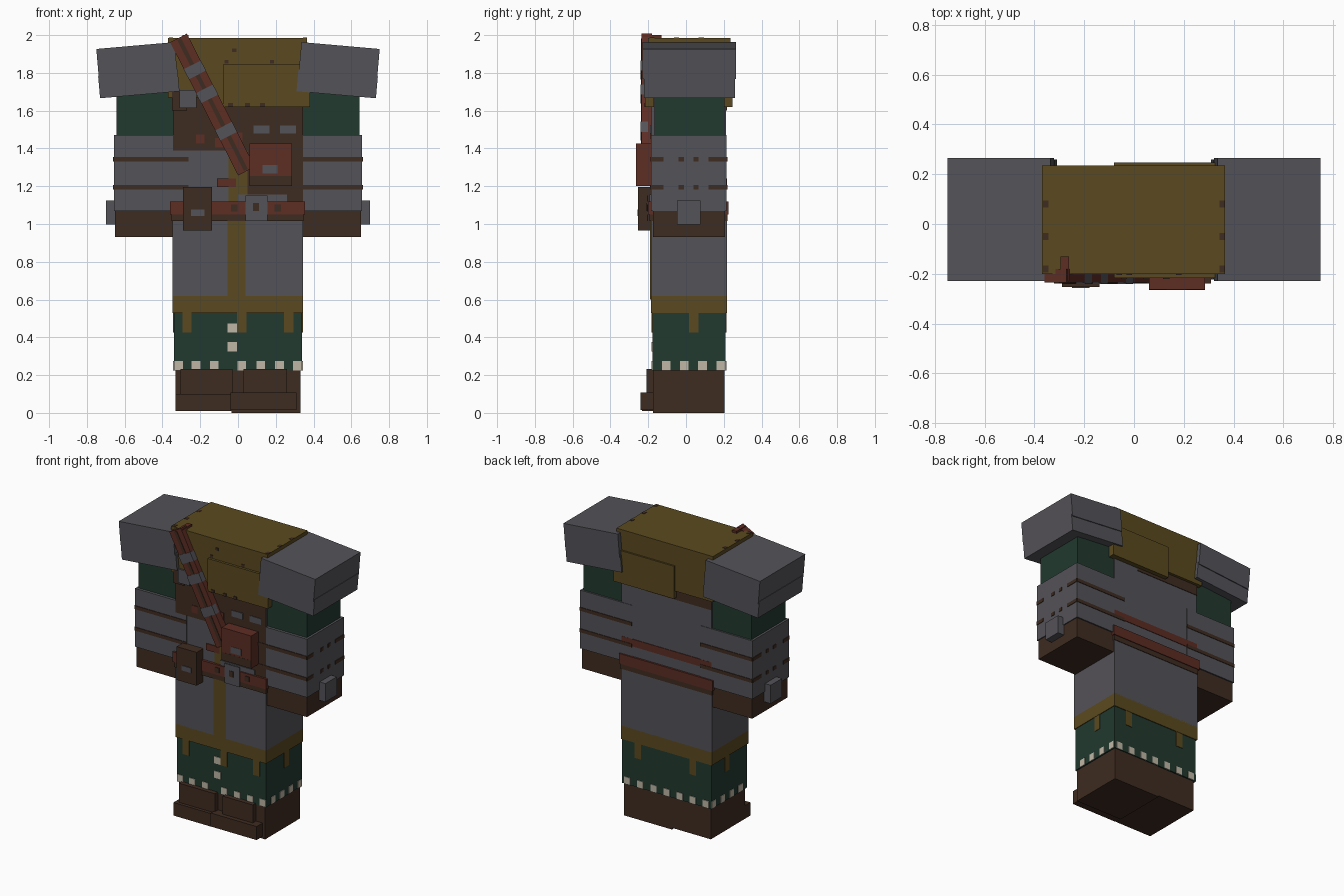
import bpy, bmesh, math
from mathutils import Matrix, Vector

if "Cube" in bpy.data.objects:
    bpy.data.objects.remove(bpy.data.objects["Cube"], do_unlink=True)


def material(name, rgb):
    m = bpy.data.materials.new(name)
    m.use_nodes = True
    col = (*rgb, 1.0)
    m.diffuse_color = col
    bsdf = m.node_tree.nodes["Principled BSDF"]
    bsdf.inputs["Base Color"].default_value = col
    bsdf.inputs["Roughness"].default_value = 0.9
    return m


GREY = material("steel grey", (0.088, 0.085, 0.097))
GOLD = material("dull gold", (0.105, 0.068, 0.014))
GREEN = material("dark green cloth", (0.016, 0.041, 0.029))
BROWN = material("dark leather", (0.049, 0.025, 0.015))
RED = material("red leather", (0.110, 0.026, 0.017))
CREAM = material("cream trim", (0.52, 0.47, 0.38))


def box(name, mat, x, y, z, tilt=0.0):
    """Box from (min, max) ranges, optionally tilted about its own y axis."""
    mesh = bpy.data.meshes.new(name)
    bm = bmesh.new()
    bmesh.ops.create_cube(bm, size=1.0)
    bm.transform(Matrix.Diagonal((x[1] - x[0], y[1] - y[0], z[1] - z[0], 1)))
    bm.to_mesh(mesh)
    bm.free()
    ob = bpy.data.objects.new(name, mesh)
    ob.location = (sum(x) / 2, sum(y) / 2, sum(z) / 2)
    ob.rotation_euler = (0, tilt, 0)
    mesh.materials.append(mat)
    bpy.context.collection.objects.link(ob)
    return ob


T = 0.004  # plate thickness


def front(name, mat, x, z, y):
    return box(name, mat, x, (y - T, y + T / 2), z)


def back(name, mat, x, z, y):
    return box(name, mat, x, (y - T / 2, y + T), z)


def side(name, mat, y, z, x):
    s = math.copysign(T, x)
    return box(name, mat, sorted((x - s / 2, x + s)), y, z)


def mid(c, w):
    return (c - w / 2, c + w / 2)


# Boots
box("right_boot", BROWN, (-0.33, -0.03), (-0.17, 0.2), (0.01, 0.232))
box("left_boot", BROWN, (-0.035, 0.33), (-0.175, 0.203), (0, 0.232))
box("right_boot_cuff", BROWN, (-0.305, -0.03), (-0.21, -0.16), (0.1, 0.232))
box("left_boot_cuff", BROWN, (0.03, 0.26), (-0.21, -0.16), (0.1, 0.232))
box("right_toe", BROWN, (-0.33, -0.04), (-0.232, -0.16), (0.01, 0.1))
box("left_toe", BROWN, (-0.04, 0.31), (-0.24, -0.16), (0.015, 0.108))

# Green trousers with cream hem dots
box("trousers", GREEN, (-0.34, 0.34), (-0.178, 0.21), (0.225, 0.535))
DOT = (0.225, 0.275)
for x in (-0.315, -0.222, -0.125, 0.02, 0.12, 0.22, 0.315):
    front("hem_dot_front", CREAM, mid(x, 0.046), DOT, -0.178)
for x in (-0.3, -0.2, -0.1, 0, 0.1, 0.2, 0.3):
    back("hem_dot_back", CREAM, mid(x, 0.046), DOT, 0.21)
for z in (0.45, 0.35):
    front("trouser_button", CREAM, mid(-0.03, 0.05), mid(z, 0.048), -0.178)
for s in (-1, 1):
    for y in (-0.105, -0.01, 0.087, 0.185):
        side("hem_dot_side", CREAM, mid(y, 0.046), DOT, s * 0.34)

# Skirt with gold border, centre stripe and tassels
box("skirt", GREY, (-0.348, 0.345), (-0.186, 0.216), (0.62, 1.03))
box("skirt_border", GOLD, (-0.348, 0.345), (-0.186, 0.216), (0.53, 0.628))
front("skirt_stripe", GOLD, (-0.055, 0.04), (0.6, 1.03), -0.186)
for x in (-0.27, 0.02, 0.268):
    front("tassel_front", GOLD, mid(x, 0.05), (0.425, 0.535), -0.178)
for x in (-0.2, 0.22):
    back("tassel_back", GOLD, mid(x, 0.05), (0.425, 0.535), 0.21)
for s in (-1, 1):
    side("tassel_side", GOLD, mid(0.04, 0.05), (0.425, 0.535), s * 0.34)

# Torso with painted front and back
box("torso", GREY, (-0.345, 0.343), (-0.182, 0.212), (1.01, 1.9))
front("chest_leather", BROWN, (-0.345, 0.343), (1.39, 1.75), -0.182)
front("side_leather", BROWN, (0.05, 0.343), (1.12, 1.39), -0.182)
front("chest_stripe", GOLD, (-0.05, 0.05), (1.1, 1.39), -0.182)
front("waist_strap_front", RED, (-0.11, -0.01), (1.195, 1.24), -0.186)
for x, z in ((-0.2, 1.45), (-0.1, 1.43), (0.0, 1.46)):
    front("chest_patch", RED, mid(x, 0.045), mid(z, 0.05), -0.186)
for x in (0.125, 0.265):
    front("chest_stud", GREY, mid(x, 0.085), mid(1.5, 0.042), -0.186)
front("waist_plate", GREY, (0, 0.26), (1.12, 1.155), -0.188)
back("back_leather", BROWN, (-0.345, 0.15), (1.6, 1.72), 0.212)
back("waist_strap_back", RED, (-0.345, 0.343), (1.19, 1.24), 0.212)

# Belt and buckle
box("belt", RED, (-0.36, 0.355), (-0.2, 0.225), (1.05, 1.12))
box("belt_edge", BROWN, (-0.352, 0.348), (-0.194, 0.22), (1.015, 1.05))
front("belt_buckle", GREY, (0.04, 0.155), (1.015, 1.15), -0.202)
front("buckle_hole", BROWN, (0.08, 0.11), (1.07, 1.11), -0.206)
for x in (-0.02, 0.21):
    front("belt_hole", BROWN, mid(x, 0.035), mid(1.085, 0.035), -0.2)

# Gold shawl with offset flaps front and back
box("shawl", GOLD, (-0.37, 0.366), (-0.2, 0.235), (1.67, 1.985))
box("shawl_front_flap", GOLD, (-0.08, 0.38), (-0.217, -0.17), (1.62, 1.845))
box("shawl_back_flap", GOLD, (-0.08, 0.38), (0.2, 0.247), (1.62, 1.845))
front("shawl_front_hem", GOLD, (-0.17, -0.08), (1.63, 1.7), -0.19)
front("shawl_shadow_patch", BROWN, (-0.35, -0.27), (1.6, 1.71), -0.2)
for x, z in ((-0.02, 1.92), (-0.06, 1.86), (0.18, 1.858)):
    front("shawl_spot", BROWN, mid(x, 0.022), mid(z, 0.018), -0.2)
for x in (-0.04, 0.05, 0.13):
    front("flap_notch", BROWN, mid(x, 0.025), (1.62, 1.64), -0.217)
for s in (-1, 1):
    for y in (-0.18, -0.05, 0.08):
        box("shawl_top_spot", BROWN, mid(s * 0.355, 0.022), mid(y, 0.028), (1.98, 1.987))

# Arms, sleeves, hands and tilted shoulder pads on both sides
for s, label in ((1, "left"), (-1, "right")):
    def sx(a, b):
        return tuple(sorted((s * a, s * b)))

    box(label + "_upper_arm", GREEN, sx(0.335, 0.642), (-0.166, 0.203), (1.45, 1.8))
    box(label + "_sleeve", GREY, sx(0.262, 0.657), (-0.185, 0.215), (1.07, 1.472))
    box(label + "_hand", BROWN, sx(0.345, 0.65), (-0.176, 0.206), (0.93, 1.075))
    box(label + "_wrist_buckle", GREY, sx(0.64, 0.7), (-0.047, 0.077), (0.998, 1.125))
    for z in (1.343, 1.195):
        zr = mid(z, 0.024)
        front(label + "_sleeve_stripe_front", BROWN, sx(0.262, 0.657), zr, -0.185)
        back(label + "_sleeve_stripe_back", BROWN, sx(0.262, 0.657), zr, 0.215)
        for y in ((-0.185, -0.12), (-0.04, -0.01), (0.04, 0.065), (0.12, 0.215)):
            side(label + "_sleeve_stripe_side", BROWN, y, zr, s * 0.657)
    tilt = s * math.radians(5)
    box(label + "_shoulder_pad", GREY, sx(0.328, 0.744), (-0.229, 0.265), (1.785, 1.945), tilt)
    box(label + "_shoulder_pad_rim", GREY, sx(0.314, 0.736), (-0.223, 0.259), (1.684, 1.80), tilt)

# Diagonal chest strap with metal clips
top, bottom = Vector((-0.315, 0, 1.985)), Vector((0.045, 0, 1.28))
run = bottom - top
angle = math.atan2(-run.x, -run.z)


def on_strap(name, mat, t, width, length, y):
    c = top + run * t
    return box(name, mat, mid(c.x, width), y, mid(c.z, length), angle)


on_strap("chest_strap", RED, 0.5, 0.1, run.length, (-0.236, -0.18))
on_strap("strap_edge", BROWN, 0.5, 0.022, run.length * 0.98, (-0.239, -0.23))
for t in (0.24, 0.42, 0.7):
    on_strap("strap_clip", GREY, t, 0.102, 0.06, (-0.241, -0.2))
box("strap_end", RED, (-0.295, -0.262), (-0.23, -0.13), (1.95, 2.0))
box("strap_ring", GREY, (-0.31, -0.22), (-0.212, -0.18), (1.615, 1.71))

# Red satchel
box("satchel", RED, (0.06, 0.285), (-0.264, -0.18), (1.2, 1.425))
front("satchel_base", BROWN, (0.06, 0.285), (1.2, 1.255), -0.261)
front("satchel_clasp", GREY, (0.13, 0.21), (1.268, 1.312), -0.262)

# Brown belt pouch
box("belt_pouch", BROWN, (-0.29, -0.138), (-0.254, -0.18), (0.965, 1.195))
front("pouch_clasp", GREY, (-0.25, -0.178), (1.043, 1.077), -0.254)
